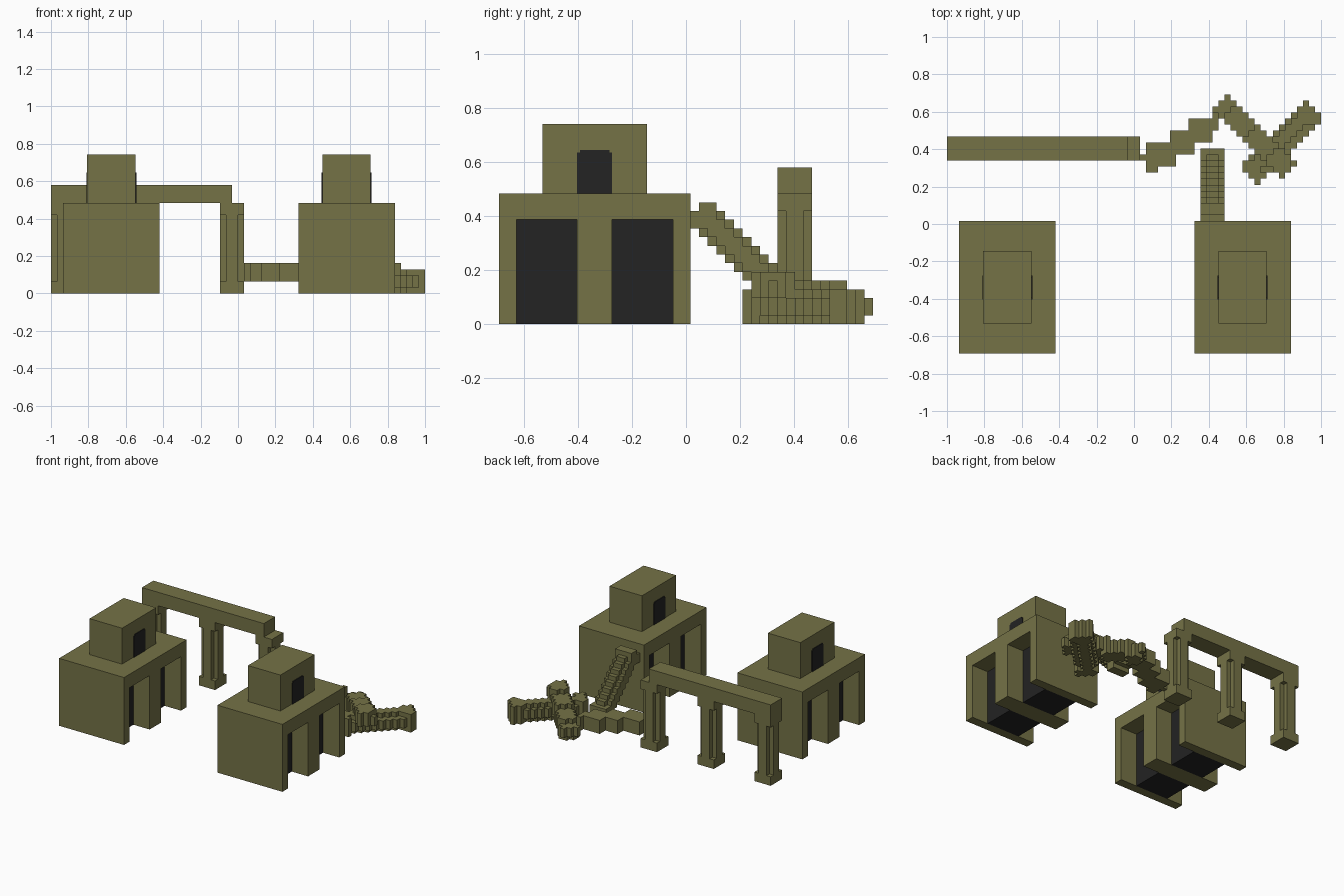
import bpy, bmesh, math
from mathutils import Vector

cube = bpy.data.objects.get("Cube")
if cube:
    bpy.data.objects.remove(cube, do_unlink=True)

U = 2 / 62                          # size of one building block
ORIGIN = Vector((-1, -21.5 * U, 0))  # corner of the block grid


def material(name, rgb):
    m = bpy.data.materials.new(name)
    m.use_nodes = True
    m.diffuse_color = (*rgb, 1)
    bsdf = m.node_tree.nodes["Principled BSDF"]
    bsdf.inputs["Base Color"].default_value = (*rgb, 1)
    bsdf.inputs["Roughness"].default_value = 0.9
    return m


OLIVE = material("olive stone", (0.178, 0.170, 0.062))
BLACK = material("dark doorway", (0.017, 0.017, 0.017))


def finish(name, bm, mat):
    me = bpy.data.meshes.new(name)
    bm.to_mesh(me)
    bm.free()
    me.materials.append(mat)
    ob = bpy.data.objects.new(name, me)
    bpy.context.collection.objects.link(ob)
    return ob


def boxes(name, spans, mat):
    """Boxes given as (x0, x1, y0, y1, z0, z1) in block units."""
    bm = bmesh.new()
    for x0, x1, y0, y1, z0, z1 in spans:
        verts = bmesh.ops.create_cube(bm, size=1)["verts"]
        for v in verts:
            v.co = ORIGIN + U * Vector((x0 + (v.co.x + .5) * (x1 - x0),
                                        y0 + (v.co.y + .5) * (y1 - y0),
                                        z0 + (v.co.z + .5) * (z1 - z0)))
    return finish(name, bm, mat)


def slanted_cells(start, end, side, half_w, half_h, cross=False):
    """Grid cells inside a slanted bar; cross cuts its corners along the shaft."""
    start, end, side = Vector(start), Vector(end), Vector(side).normalized()
    axis = end - start
    length = axis.length
    axis.normalize()
    up = axis.cross(side)
    cells = set()
    for i in range(30, 63):
        for j in range(18, 44):
            for k in range(0, 17):
                p = ORIGIN + U * Vector((i + .5, j + .5, k + .5)) - start
                t, a, b = p.dot(axis), abs(p.dot(side)), abs(p.dot(up))
                if not (0 <= t <= length and a <= half_w and b <= half_h):
                    continue
                shaft = 2 * U < t < length - 2 * U
                if cross and shaft and a > 1.02 * U and b > 1.02 * U:
                    continue
                cells.add((i, j, k))
    return cells


def blocks(name, cells, mat):
    """Mesh only the exposed faces of a set of grid cells."""
    bm = bmesh.new()
    corners = {}

    def vert(c):
        if c not in corners:
            corners[c] = bm.verts.new(ORIGIN + U * Vector(c))
        return corners[c]

    for cell in cells:
        for ax in range(3):
            for s in (0, 1):
                near = list(cell)
                near[ax] += 2 * s - 1
                if tuple(near) in cells:
                    continue
                quad = []
                for da, db in ((0, 0), (1, 0), (1, 1), (0, 1)):
                    c = list(cell)
                    c[ax] += s
                    c[(ax + 1) % 3] += da
                    c[(ax + 2) % 3] += db
                    quad.append(vert(tuple(c)))
                bm.faces.new(quad if s else quad[::-1])
    return finish(name, bm, mat)


# Two gatehouses, open on both x sides, with a dark core and a tower on top
def gatehouse(label, x):
    boxes(label + "_gatehouse_walls",
          [(x, x + 16, a, b, 0, 12) for a, b in ((0, 2), (9, 13), (20, 22))]
          + [(x, x + 16, 0, 22, 12, 15)], OLIVE)
    boxes(label + "_gatehouse_core",
          [(x + 4, x + 12, a, a + 7, 0, 12) for a in (2, 9 + 4)], BLACK)
    boxes(label + "_tower", [(x + 4, x + 12, 5, 17, 15, 23)], OLIVE)
    for side, d0, d1 in (("left", x + 12, x + 12.15), ("right", x + 3.85, x + 4)):
        boxes(f"{label}_tower_{side}_door",
              [(d0, d1, 9, 13, 15, 19.7), (d0, d1, 9.3, 12.7, 19.7, 20)], BLACK)


gatehouse("right", 2)
gatehouse("left", 41)

# Standing aqueduct: beam on three piers with cross-shaped shafts
Y0 = 32
boxes("aqueduct_beam", [(0, 30, Y0, Y0 + 4, 15, 18)], OLIVE)
for n, x in enumerate((0, 14, 28)):
    boxes(f"aqueduct_pier_{n + 1}", [
        (x, x + 4, Y0, Y0 + 4, 0, 2),
        (x, x + 4, Y0, Y0 + 4, 13, 15),
        (x, x + 4, Y0 + 1, Y0 + 3, 2, 13),
        (x + 1, x + 3, Y0, Y0 + 4, 2, 13)], OLIVE)

# Fallen beam section in stepped strips
strips = [(32, 33, 32, 33), (33, 35, 30, 35), (35, 37, 31, 35), (37, 38, 31, 37),
          (38, 40, 33, 37), (40, 41, 33, 39), (41, 44, 35, 39), (44, 45, 37, 40)]
blocks("fallen_beam", {(i, j, k) for x0, x1, y0, y1 in strips
                       for i in range(x0, x1) for j in range(y0, y1)
                       for k in range(2, 5)}, OLIVE)

# Pier leaning against the left gatehouse
blocks("leaning_pier", slanted_cells((.4194, .045, .425), (.4194, .388, .082),
                                     (1, 0, 0), 2.05 * U, 2.05 * U, True), OLIVE)

# Pier lying on the ground
blocks("fallen_pier", slanted_cells((.615, .272, 2 * U), (.955, .612, 2 * U),
                                    (0, 0, 1), 2.05 * U, 2.05 * U, True), OLIVE)

# Broken beam end resting across the fallen pier
blocks("broken_beam", slanted_cells((.465, .645, .048), (.83, .29, .15),
                                    (1, 1, 0), 2.05 * U, 1.6 * U), OLIVE)
